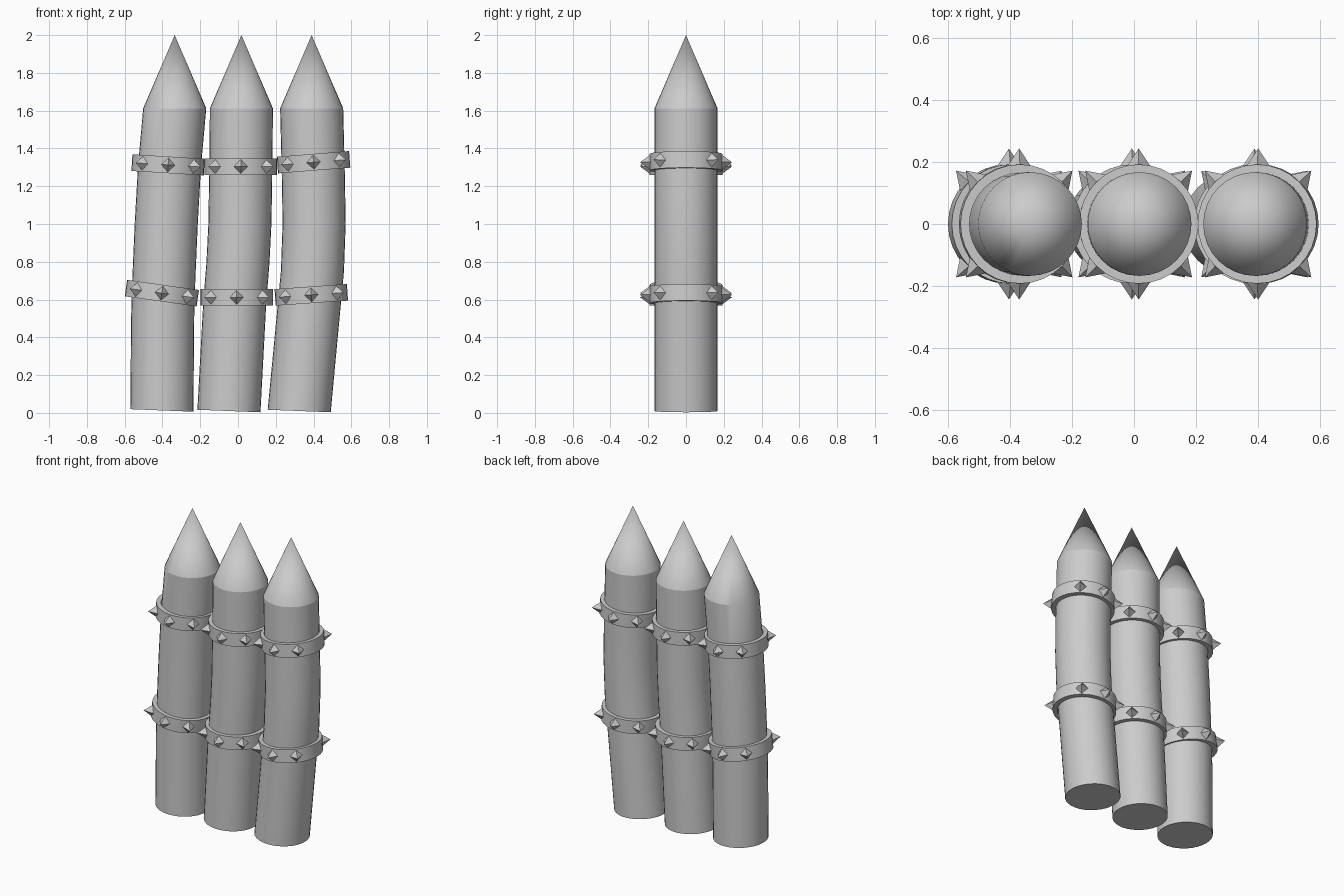
import bpy, bmesh
from math import sin, cos, pi, radians
from mathutils import Matrix, Vector

if "Cube" in bpy.data.objects:
    bpy.data.objects.remove(bpy.data.objects["Cube"])

SIDES = 32
R = 0.167


def finish(bm, name, angle=30):
    bmesh.ops.recalc_face_normals(bm, faces=bm.faces)
    me = bpy.data.meshes.new(name)
    bm.to_mesh(me)
    bm.free()
    ob = bpy.data.objects.new(name, me)
    bpy.context.collection.objects.link(ob)
    bpy.context.view_layer.objects.active = ob
    bpy.ops.object.select_all(action='DESELECT')
    ob.select_set(True)
    if angle:
        bpy.ops.object.shade_smooth_by_angle(angle=radians(angle))
    return ob


def circle(bm, r, z, x=0, slope=0):
    return [bm.verts.new((x + r * cos(a), r * sin(a), z + slope * r * cos(a)))
            for a in (2 * pi * i / SIDES for i in range(SIDES))]


def bridge(bm, a, b):
    for i in range(SIDES):
        j = (i + 1) % SIDES
        bm.faces.new((a[i], a[j], b[j], b[i]))


# Gently bent post with a pointed top; path is a list of (x, z, slope)
def post(name, path, tip_x):
    bm = bmesh.new()
    rings = [circle(bm, R, z, x, s) for x, z, s in path]
    bm.faces.new(rings[0])
    for a, b in zip(rings, rings[1:]):
        bridge(bm, a, b)
    tip = bm.verts.new((tip_x, 0, 2.0))
    for i in range(SIDES):
        bm.faces.new((rings[-1][i], rings[-1][(i + 1) % SIDES], tip))
    finish(bm, name, 20)


# Flat ring band with a tilt about the y axis
def band(name, x, z, tilt):
    bm = bmesh.new()
    h, r_in, r_out = 0.044, 0.163, 0.192
    loops = [circle(bm, r, k) for r, k in
             ((r_in, -h), (r_out, -h), (r_out, h), (r_in, h))]
    for i in range(4):
        bridge(bm, loops[i], loops[(i + 1) % 4])
    ob = finish(bm, name)
    ob.location = (x, 0, z)
    ob.rotation_euler = (0, radians(tilt), 0)

    # Six four-sided studs: front, back and the four diagonals
    bm = bmesh.new()
    for deg in (45, 90, 135, 225, 270, 315):
        turn = Matrix.Rotation(radians(deg), 4, 'Z')
        base = [bm.verts.new(turn @ Vector(p)) for p in
                ((0.186, -0.038, 0), (0.186, 0, -0.042),
                 (0.186, 0.038, 0), (0.186, 0, 0.042))]
        tip = bm.verts.new(turn @ Vector((0.243, 0, 0)))
        bm.faces.new(base)
        for i in range(4):
            bm.faces.new((base[i], base[(i + 1) % 4], tip))
    studs = finish(bm, name + "_studs", 0)
    studs.location = ob.location
    studs.rotation_euler = ob.rotation_euler


# Post paths
post("left_post", [(-0.403, 0.013, -0.04), (-0.399, 0.5, 0), (-0.393, 0.7, 0),
                   (-0.38, 1.0, 0), (-0.363, 1.3, 0), (-0.335, 1.612, 0)], -0.335)
post("middle_post", [(-0.048, 0.01, -0.04), (-0.018, 0.57, 0), (0.0, 0.8, 0),
                     (0.01, 1.0, 0), (0.015, 1.3, 0), (0.018, 1.612, 0)], 0.018)
post("right_post", [(0.324, 0.01, -0.04), (0.377, 0.57, 0), (0.394, 0.75, 0),
                    (0.403, 1.0, 0), (0.399, 1.25, 0), (0.39, 1.612, 0)], 0.39)

# Studded bands
for name, x, z, tilt in (("left_lower_band", -0.403, 0.634, 8),
                         ("left_upper_band", -0.37, 1.313, 3.5),
                         ("middle_lower_band", -0.007, 0.612, 0),
                         ("middle_upper_band", 0.015, 1.304, 0),
                         ("right_lower_band", 0.388, 0.625, -4),
                         ("right_upper_band", 0.4, 1.327, -4.5)):
    band(name, x, z, tilt)
